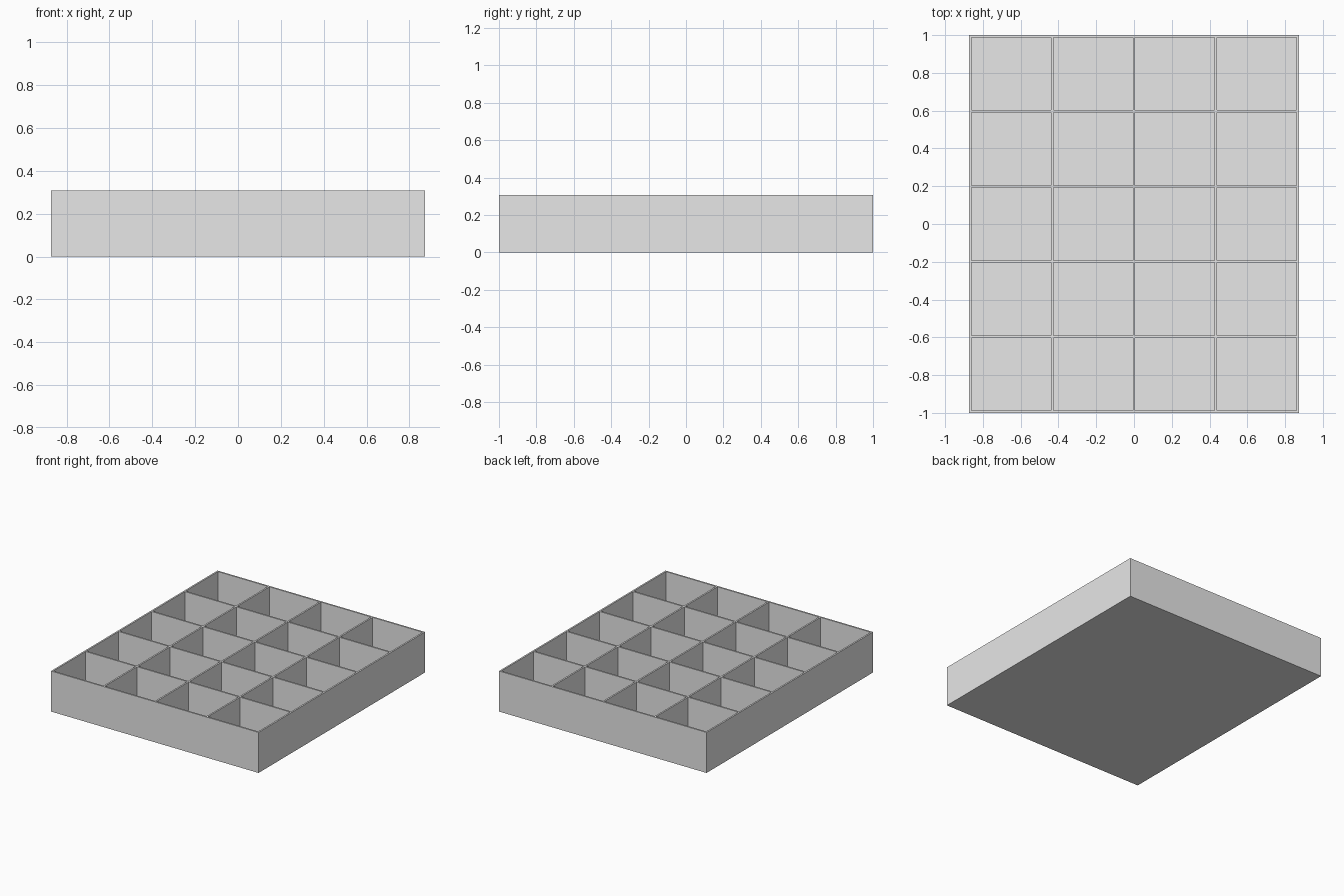
import bpy, bmesh
from mathutils import Matrix, Vector

default = bpy.data.objects.get("Cube")
if default:
    bpy.data.objects.remove(default, do_unlink=True)

WIDTH, DEPTH, HEIGHT = 1.746, 2.0, 0.308
WALL = 0.0123
COLUMNS, ROWS = 4, 5

grey = bpy.data.materials.new("plain grey")
grey.use_nodes = True
grey.diffuse_color = (0.8, 0.8, 0.8, 1)
bsdf = next(n for n in grey.node_tree.nodes if n.type == 'BSDF_PRINCIPLED')
bsdf.inputs["Base Color"].default_value = grey.diffuse_color


def wall_edges(length, cells):
    """Both inner faces of every wall along one axis."""
    pitch = (length - WALL) / cells
    starts = [-length / 2 + i * pitch for i in range(cells + 1)]
    cuts = [s + WALL for s in starts[:-1]] + starts[1:]
    return sorted(cuts)


# Solid block of the tray
bm = bmesh.new()
bmesh.ops.create_cube(bm, size=1, matrix=Matrix.Translation((0, 0, HEIGHT / 2))
                      @ Matrix.Diagonal((WIDTH, DEPTH, HEIGHT, 1)))

# Score the wall outlines into the block
for axis, length, cells in ((0, WIDTH, COLUMNS), (1, DEPTH, ROWS)):
    normal = Vector((axis == 0, axis == 1, 0))
    for cut in wall_edges(length, cells):
        geom = bm.verts[:] + bm.edges[:] + bm.faces[:]
        bmesh.ops.bisect_plane(bm, geom=geom, plane_co=normal * cut, plane_no=normal)

# Sink each compartment down to the floor
pockets = [f for f in bm.faces if f.normal.z > 0.9
           and min(e.calc_length() for e in f.edges) > WALL * 2]
sunk = bmesh.ops.extrude_discrete_faces(bm, faces=pockets)["faces"]
for face in sunk:
    bmesh.ops.translate(bm, verts=face.verts[:], vec=(0, 0, WALL - HEIGHT))

# Merge the scored strips back into clean flat walls, keeping the rim grid
flat = [f for f in bm.faces if abs(f.normal.z) < 0.1 or f.calc_center_median().z < 0.001]
scored = {e for f in flat for e in f.edges
          if len(e.link_faces) == 2 and e.calc_face_angle(1) < 0.01}
bmesh.ops.dissolve_edges(bm, edges=list(scored), use_verts=False)
bmesh.ops.recalc_face_normals(bm, faces=bm.faces[:])

mesh = bpy.data.meshes.new("compartment_tray")
bm.to_mesh(mesh)
bm.free()
mesh.materials.append(grey)
tray = bpy.data.objects.new("compartment_tray", mesh)
bpy.context.collection.objects.link(tray)
